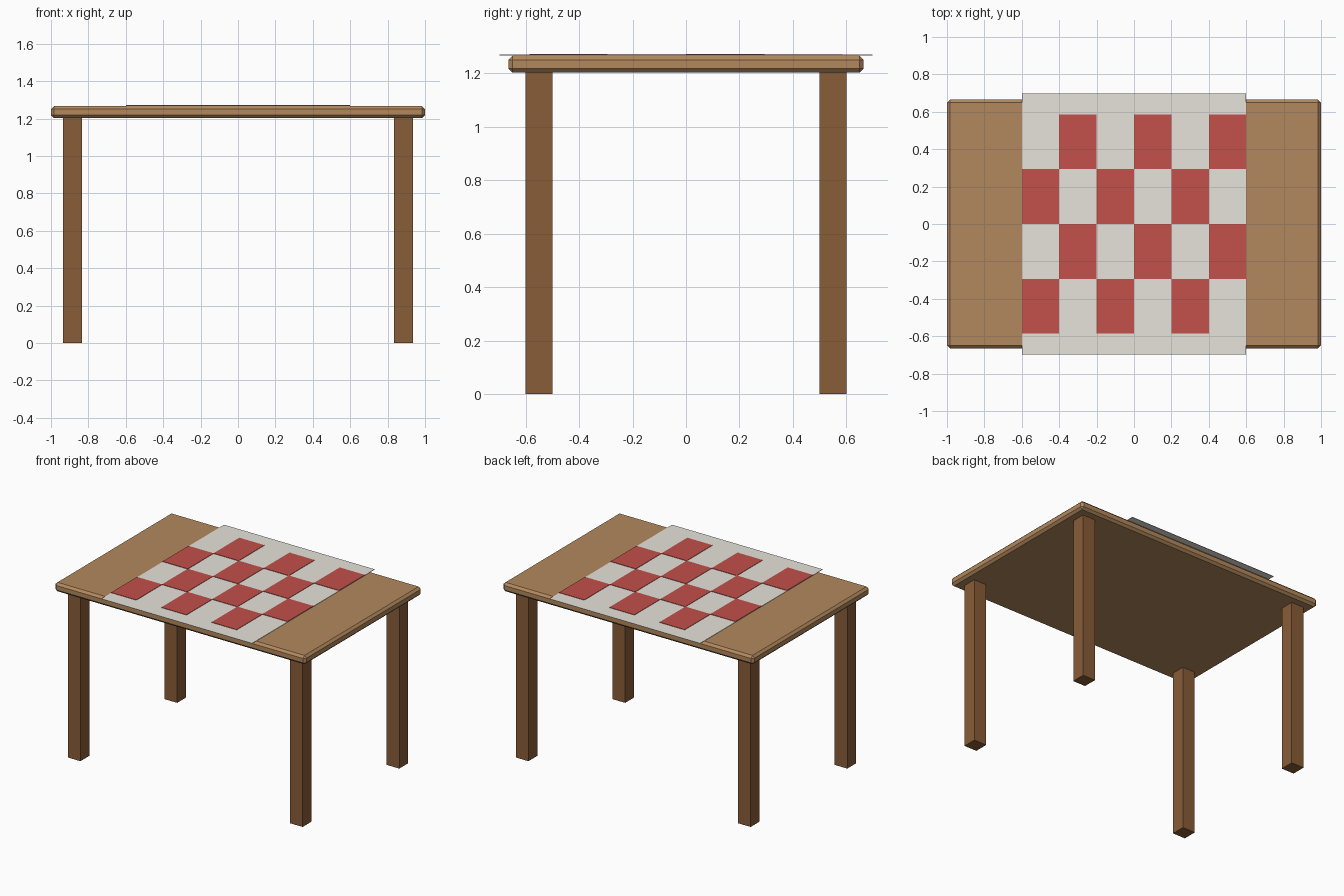
import bpy, bmesh
from mathutils import Matrix, Vector

if "Cube" in bpy.data.objects:
    bpy.data.objects.remove(bpy.data.objects["Cube"])


def material(name, rgb):
    m = bpy.data.materials.new(name)
    m.diffuse_color = (*rgb, 1)
    m.use_nodes = True
    m.node_tree.nodes["Principled BSDF"].inputs["Base Color"].default_value = m.diffuse_color
    return m


WOOD = material("light_wood", (0.45, 0.25, 0.11))
DARK = material("dark_wood", (0.25, 0.11, 0.04))
WHITE = material("white_cloth", (0.80, 0.77, 0.71))
RED = material("red_cloth", (0.55, 0.08, 0.07))


def boxes(name, bounds, mat, bevel=0.0):
    """One object made of boxes given as (low corner, high corner)."""
    bm = bmesh.new()
    for lo, hi in bounds:
        lo, hi = Vector(lo), Vector(hi)
        bmesh.ops.create_cube(bm, size=1, matrix=Matrix.Translation((lo + hi) / 2)
                              @ Matrix.Diagonal((*(hi - lo), 1)))
    mesh = bpy.data.meshes.new(name)
    bm.to_mesh(mesh)
    bm.free()
    mesh.materials.append(mat)
    ob = bpy.data.objects.new(name, mesh)
    bpy.context.collection.objects.link(ob)
    if bevel:
        mod = ob.modifiers.new("chamfer", 'BEVEL')
        mod.width = bevel
        mod.segments = 1
    return ob


# Chamfered table top
boxes("table_top", [((-1, -0.665, 1.203), (1, 0.665, 1.267))], WOOD, bevel=0.016)

# Four square legs
for side, sx in (("left", -1), ("right", 1)):
    for end, sy in (("front", -1), ("back", 1)):
        x, y = sx * 0.885, sy * 0.55
        boxes(f"{end}_{side}_leg",
              [((x - 0.05, y - 0.05, 0), (x + 0.05, y + 0.05, 1.205))], DARK)

# Thin tablecloth overhanging the front and back
boxes("tablecloth", [((-0.6, -0.698, 1.2675), (0.6, 0.698, 1.27))], WHITE)

# Red checks in alternating cells of a 6 x 4 grid
CW, CH = 0.2, 0.293
checks = [((-0.6 + c * CW, (r - 2) * CH, 1.27),
           (-0.6 + (c + 1) * CW, (r - 1) * CH, 1.273))
          for r in range(4) for c in range(6) if (r + c) % 2 == 0]
boxes("cloth_checks", checks, RED)
